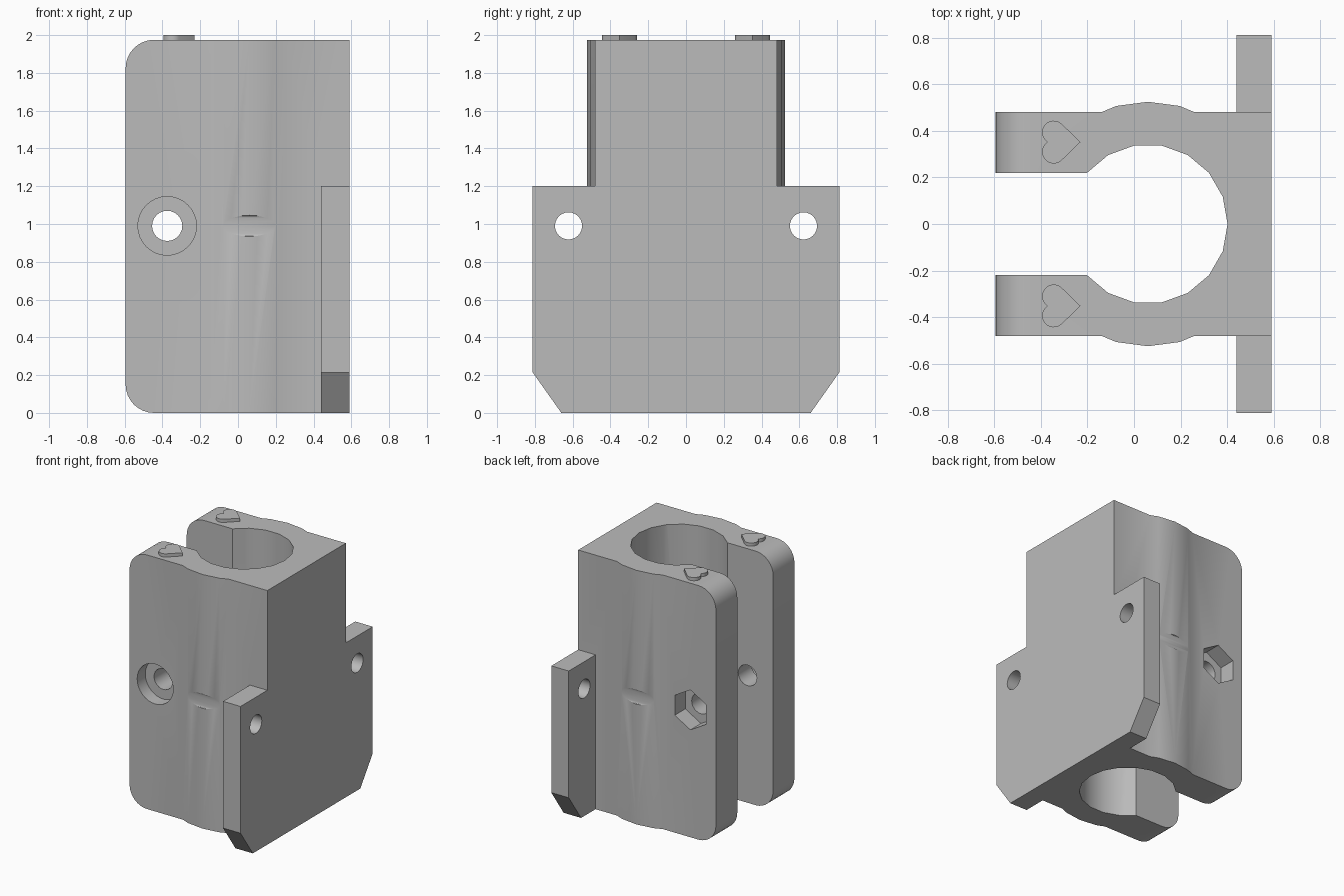
import bpy
import bmesh
from math import sin, cos, pi, radians
from mathutils import Vector, Matrix

cube = bpy.data.objects.get("Cube")
if cube:
    bpy.data.objects.remove(cube, do_unlink=True)

grey = bpy.data.materials.new("plain grey")
grey.use_nodes = True
colour = (0.5, 0.5, 0.5, 1)
grey.diffuse_color = colour
grey.node_tree.nodes["Principled BSDF"].inputs["Base Color"].default_value = colour

# Maps from profile (u, v, depth) to world axes
ALONG = {
    "x": lambda u, v, d: Vector((d, u, v)),
    "y": lambda u, v, d: Vector((u, d, v)),
    "z": lambda u, v, d: Vector((u, v, d)),
}


def prism(name, points, axis, start, end):
    """Extrude a closed 2D profile along an axis."""
    to_world = ALONG[axis]
    bm = bmesh.new()
    rings = [[bm.verts.new(to_world(u, v, d)) for u, v in points] for d in (start, end)]
    bm.faces.new(rings[0])
    bm.faces.new(rings[1])
    n = len(points)
    for i in range(n):
        j = (i + 1) % n
        bm.faces.new((rings[0][i], rings[0][j], rings[1][j], rings[1][i]))
    bmesh.ops.recalc_face_normals(bm, faces=bm.faces)
    mesh = bpy.data.meshes.new(name)
    bm.to_mesh(mesh)
    bm.free()
    mesh.materials.append(grey)
    obj = bpy.data.objects.new(name, mesh)
    bpy.context.collection.objects.link(obj)
    return obj


def arc(cu, cv, ru, rv, a0, a1, steps):
    angles = [radians(a0 + (a1 - a0) * i / steps) for i in range(steps + 1)]
    return [(cu + ru * cos(a), cv + rv * sin(a)) for a in angles]


def circle(cu, cv, r, sides, first=0):
    return arc(cu, cv, r, r, first, first + 360, sides)[:-1]


def rect(u0, u1, v0, v1):
    return [(u0, v0), (u1, v0), (u1, v1), (u0, v1)]


def combine(target, tool, operation):
    """Apply a boolean and discard the tool."""
    mod = target.modifiers.new("combine", "BOOLEAN")
    mod.operation = operation
    mod.solver = "EXACT"
    mod.object = tool
    bpy.context.view_layer.objects.active = target
    bpy.ops.object.modifier_apply(modifier=mod.name)
    bpy.data.objects.remove(tool, do_unlink=True)


LEFT, RIGHT, SIDE, TOP = -0.595, 0.59, 0.482, 1.975
BORE_X, MID_Z, BOLT_X = 0.06, 0.99, -0.375
CORNER = 0.15

# Clamp block with rounded jaw corners
outline = [(RIGHT, 0), (RIGHT, TOP)]
outline += arc(LEFT + CORNER, TOP - CORNER, CORNER, CORNER, 90, 180, 8)
outline += arc(LEFT + CORNER, CORNER, CORNER, CORNER, 180, 270, 8)
clamp = prism("clamp_body", outline, "y", -SIDE, SIDE)

# Bulge around the bore
combine(clamp, prism("bulge", circle(BORE_X, 0, 0.525, 24), "z", 0, TOP), "UNION")

# Mounting plate with chamfered lower corners
plate = [(-0.66, 0), (0.66, 0), (0.812, 0.215), (0.812, 1.2), (-0.812, 1.2), (-0.812, 0.215)]
combine(clamp, prism("mounting_plate", plate, "x", 0.44, RIGHT), "UNION")

# Bore, jaw slot, bolt hole, bolt head recess and nut recess
cutters = [
    prism("bore", circle(BORE_X, 0, 0.342, 18), "z", -0.1, 2.1),
    prism("jaw_slot", rect(-0.8, 0, -0.22, 0.22), "z", -0.1, 2.1),
    prism("bolt_hole", circle(BOLT_X, MID_Z, 0.08, 24), "y", -1, 1),
    prism("head_recess", circle(BOLT_X, MID_Z, 0.155, 32), "y", -1, -SIDE + 0.1),
    prism("nut_recess", circle(BOLT_X, MID_Z, 0.155, 6, 30), "y", SIDE - 0.13, 1),
]
for side in (-1, 1):
    # Plate screw holes and shallow tie grooves across the bulges
    cutters.append(prism("screw_hole", circle(side * 0.622, MID_Z, 0.072, 24), "x", 0.42, 0.7))
    groove = arc(side * 0.528, MID_Z, 0.022, 0.058, 0, 360, 16)[:-1]
    cutters.append(prism("tie_groove", groove, "x", -0.11, 0.23))
for cutter in cutters:
    combine(clamp, cutter, "DIFFERENCE")

# Raised heart on each jaw
lobe = arc(0.055, 0.042, 0.05, 0.05, 237, 50, 12)
heart = lobe + [(0.17, 0)] + [(u, -v) for u, v in reversed(lobe[1:])]
parts = [clamp]
for name, y in (("front_heart", -0.352), ("back_heart", 0.352)):
    points = [(u - 0.4, v + y) for u, v in heart]
    parts.append(prism(name, points, "z", TOP - 0.01, 2.0))

# Smooth curved walls, keep edges sharp
bpy.ops.object.select_all(action="DESELECT")
for part in parts:
    part.select_set(True)
bpy.context.view_layer.objects.active = clamp
bpy.ops.object.shade_smooth_by_angle(angle=radians(30))
